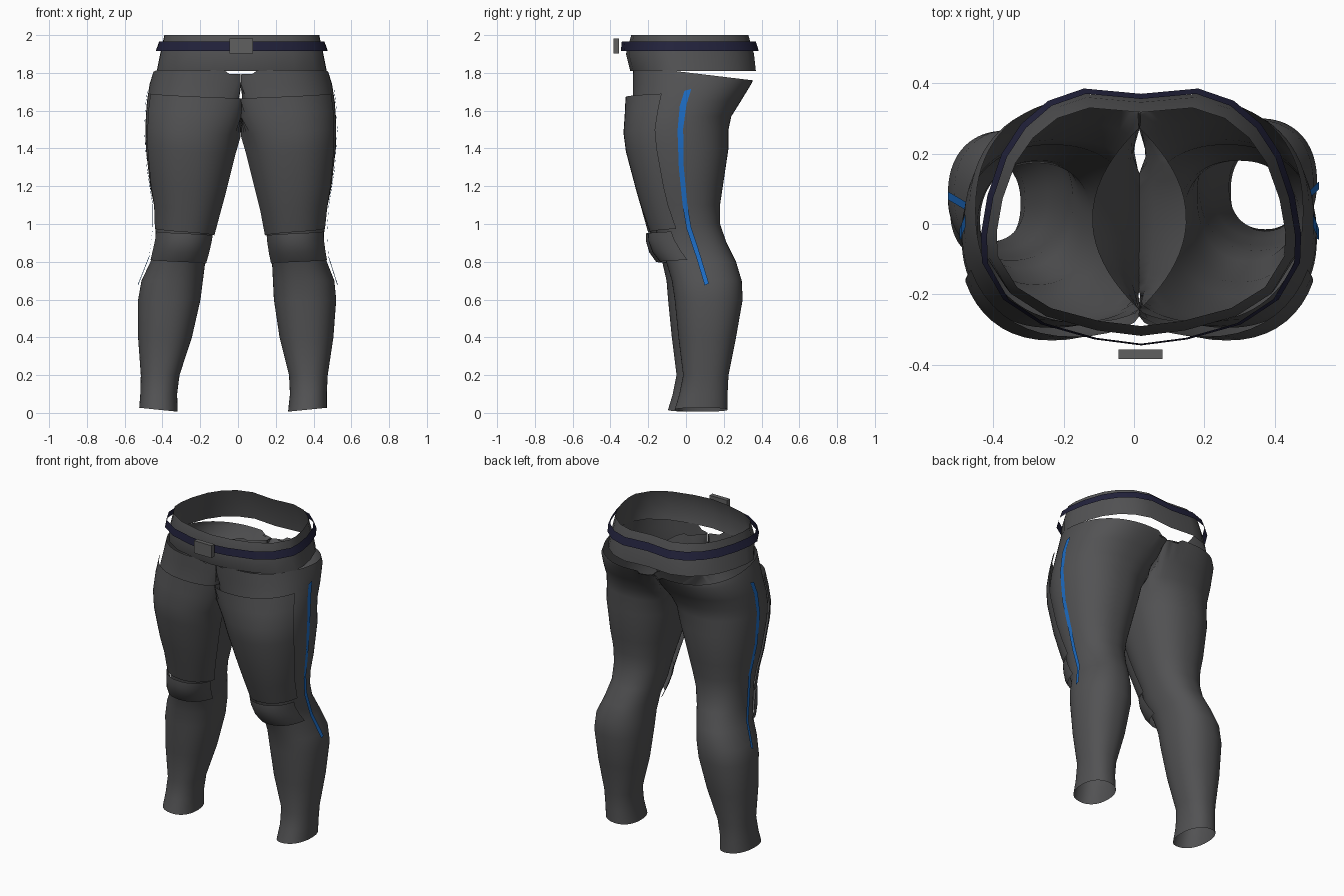
import bpy, bmesh, math

if "Cube" in bpy.data.objects:
    bpy.data.objects.remove(bpy.data.objects["Cube"])

MID = 0.015  # plane where the two legs meet


def material(name, rgb):
    m = bpy.data.materials.new(name)
    m.diffuse_color = (*rgb, 1)
    m.use_nodes = True
    m.node_tree.nodes["Principled BSDF"].inputs["Base Color"].default_value = m.diffuse_color
    return m


GREY = material("dark grey", (0.085, 0.085, 0.088))
STEEL = material("buckle grey", (0.115, 0.115, 0.115))
NAVY = material("belt navy", (0.016, 0.016, 0.045))
BLUE = material("stripe blue", (0.012, 0.15, 0.55))

# leg profile: z, inner x, outer x, front y, back y
LEG = [(0.01, .265, .47, -.06, .22), (0.1, .275, .47, -.035, .22),
       (0.2, .27, .475, -.015, .225), (0.4, .22, .505, -.04, .265),
       (0.6, .19, .52, -.06, .30), (0.7, .185, .51, -.075, .295),
       (0.8, .18, .47, -.105, .265), (0.9, .16, .452, -.15, .215),
       (1.0, .14, .46, -.165, .18), (1.1, .118, .475, -.205, .18),
       (1.2, .09, .495, -.235, .195), (1.4, .035, .518, -.285, .225),
       (1.5, .005, .520, -.295, .225), (1.57, -.04, .518, -.29, .24),
       (1.65, -.09, .512, -.28, .29), (1.74, -.13, .498, -.28, .345),
       (1.815, -.14, .48, -.28, .355)]


def leg_point(z, deg, grow_x=0.0, grow_y=0.0):
    """Point on the right leg's rounded cross-section; 0 = outside, -90 = front."""
    for a, b in zip(LEG, LEG[1:]):
        if z <= b[0]:
            break
    f = max(0, min(1, (z - a[0]) / (b[0] - a[0])))
    xi, xo, yf, yb = (p + (q - p) * f for p, q in zip(a[1:], b[1:]))
    t, e = math.radians(deg), 2 / 2.25
    c, s = math.cos(t), math.sin(t)
    x = (xi + xo) / 2 + ((xo - xi) / 2 + grow_x) * math.copysign(abs(c) ** e, c)
    y = (yf + yb) / 2 + ((yb - yf) / 2 + grow_y) * math.copysign(abs(s) ** e, s)
    # the inner walls lean apart towards the open top, leaving a lens-shaped valley
    valley = 0.137 * max(0, (z - 1.57) / 0.245) * max(0, 1 - ((y - .015) / .262) ** 2)
    return [max(x, MID - 0.003 + valley), y, z]


def place(side, p):
    """Right leg as is; left leg mirrored, with its foot set outward and forward."""
    x, y, z = p
    if side < 0:
        x = 2 * MID - x - 0.085 * max(0, 1 - z / 1.1)
        y -= 0.035 * max(0, min(1, (1.1 - z) / 0.5))
    return (x, y, z)


def grid(name, rows, mat, closed=False, flip=False):
    """Surface through rows of points."""
    bm = bmesh.new()
    vs = [[bm.verts.new(p) for p in r] for r in rows]
    n = len(rows[0])
    for a, b in zip(vs, vs[1:]):
        for i in range(n if closed else n - 1):
            j = (i + 1) % n
            q = (a[i], a[j], b[j], b[i])
            bm.faces.new(q[::-1] if flip else q)
    me = bpy.data.meshes.new(name)
    bm.to_mesh(me)
    bm.free()
    me.materials.append(mat)
    ob = bpy.data.objects.new(name, me)
    bpy.context.collection.objects.link(ob)
    bpy.ops.object.select_all(action='DESELECT')
    ob.select_set(True)
    bpy.context.view_layer.objects.active = ob
    bpy.ops.object.shade_smooth_by_angle(angle=math.radians(40))
    return ob


def shell(name, side, levels, drop):
    """Curved plate in front of a leg; levels are (z, edge angle, side gap, front gap)."""
    rows = []
    for z, a, gx, gy in levels:
        row = []
        for i in range(19):
            f = i / 18
            p = leg_point(z, -a - (180 - 2 * a) * f, gx, gy)
            p[2] -= drop * f
            row.append(place(side, p))
        rows.append(row)
    grid(name, rows, GREY, flip=side > 0)


for side, tag in ((1, "right"), (-1, "left")):
    # trouser leg, open at the top and the ankle
    rows = []
    for lv in LEG:
        row = []
        for i in range(72):
            p = leg_point(lv[0], i * 5)
            if lv is LEG[-1]:
                p[2] -= 0.12 * max(0, p[1] + 0.1) + 0.02 * (p[0] < 0.1)
            if lv is LEG[0]:
                p[2] += 0.1 * (p[0] - 0.3)
            row.append(place(side, p))
        rows.append(row)
    grid(tag + "_leg", rows, GREY, closed=True, flip=side < 0)

    # thigh plate and knee pad
    shell(tag + "_thigh_plate", side,
          [(1.69, 23, .01, .04), (1.6, 23, .01, .038), (1.5, 23, .008, .036),
           (1.4, 23, .008, .033), (1.2, 21, .008, .03), (1.1, 19, .008, .03),
           (0.975, 16, .008, .03)], 0.035)
    shell(tag + "_knee_pad", side,
          [(0.96, 23, .008, .042), (0.92, 21, .01, .046), (0.86, 18, .01, .045),
           (0.81, 16, .008, .028)], 0.02)

    # blue side stripe: z, y, half width
    path = [(1.71, .01, .018), (1.63, -.015, .018), (1.5, -.03, .015), (1.3, -.025, .013),
            (1.1, -.005, .012), (0.98, .015, .012), (0.83, .065, .011), (0.68, .11, .011)]
    rows = []
    for z, y, w in path:
        x = leg_point(z, 0)[0] + (0.006 if z > 1 else 0.014)
        rows.append([place(side, (x, y - w, z - .005)), place(side, (x, y + w, z + .005))])
    grid(tag + "_side_stripe", rows, BLUE, flip=side < 0)

# waist outline, one half, from the front middle round to the back middle
HALF = [(0, -.345), (.13, -.328), (.28, -.285), (.385, -.215), (.445, -.11), (.448, -.03),
        (.43, .08), (.39, .2), (.335, .285), (.26, .35), (.16, .385), (0, .37)]
OUTLINE = HALF + [(-x, y) for x, y in HALF[-2:0:-1]]


def waist(z, half, front, back):
    return [(0.02 + x * half / .448, front + (y + .345) / .73 * (back - front), z)
            for x, y in OUTLINE]


grid("waistband", [waist(1.81, .45, -.295, .37), waist(1.9, .432, -.318, .36),
                   waist(2.0, .41, -.29, .33)], GREY, closed=True)
grid("belt", [waist(1.917, .455, -.345, .385), waist(1.965, .438, -.34, .37)],
     NAVY, closed=True)

# belt buckle
bpy.ops.mesh.primitive_cube_add(size=1, location=(0.018, -0.37, 1.942))
buckle = bpy.context.object
buckle.name = "belt_buckle"
buckle.scale = (0.125, 0.028, 0.08)
buckle.data.materials.append(STEEL)
